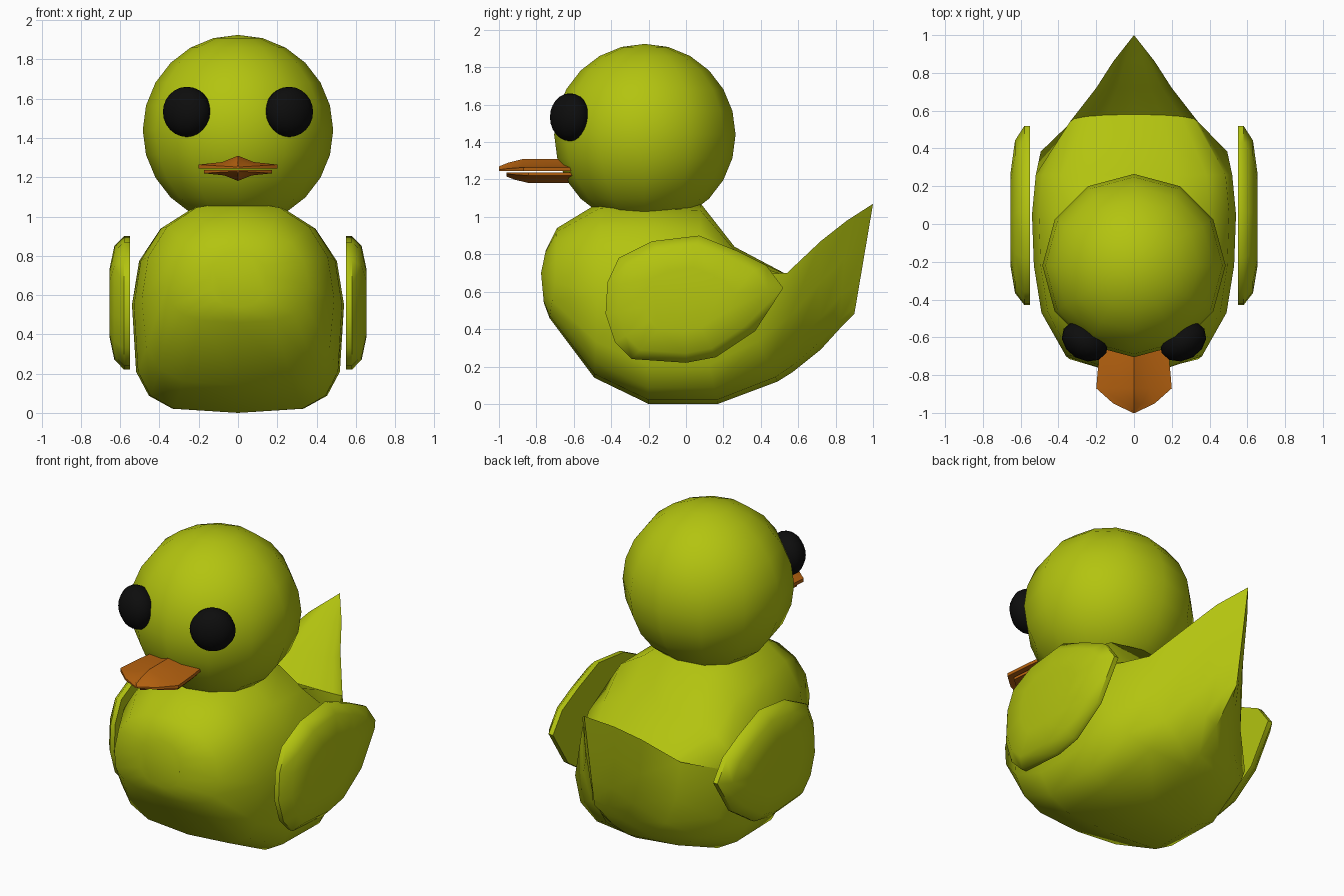
import bpy, bmesh
from math import sin, cos, pi, radians

cube = bpy.data.objects.get("Cube")
if cube:
    bpy.data.objects.remove(cube, do_unlink=True)


def material(name, rgb):
    m = bpy.data.materials.new(name)
    m.use_nodes = True
    m.diffuse_color = (*rgb, 1)
    bsdf = m.node_tree.nodes["Principled BSDF"]
    bsdf.inputs["Base Color"].default_value = (*rgb, 1)
    bsdf.inputs["Roughness"].default_value = 0.6
    return m


yellow = material("lime_yellow", (0.45, 0.55, 0.005))
orange = material("orange", (0.46, 0.12, 0.005))
black = material("black", (0.004, 0.004, 0.004))


def finish(obj, mat, angle):
    obj.data.materials.clear()
    obj.data.materials.append(mat)
    bpy.ops.object.select_all(action="DESELECT")
    obj.select_set(True)
    bpy.context.view_layer.objects.active = obj
    bpy.ops.object.shade_smooth_by_angle(angle=radians(angle))


def ball(name, location, scale, mat, turn=0):
    bpy.ops.mesh.primitive_uv_sphere_add(segments=12, ring_count=12, radius=1,
                                         location=location, rotation=(0, 0, turn))
    obj = bpy.context.object
    obj.name = name
    obj.scale = scale
    finish(obj, mat, 60)


def loft(name, rings, mat, angle):
    """Skin a list of closed rings and cap both ends."""
    bm = bmesh.new()
    loops = [[bm.verts.new(p) for p in ring] for ring in rings]
    n = len(loops[0])
    for a, b in zip(loops, loops[1:]):
        for i in range(n):
            j = (i + 1) % n
            bm.faces.new((a[i], a[j], b[j], b[i]))
    bm.faces.new(loops[0])
    bm.faces.new(loops[-1])
    bmesh.ops.remove_doubles(bm, verts=bm.verts, dist=0.0005)
    bmesh.ops.recalc_face_normals(bm, faces=bm.faces)
    mesh = bpy.data.meshes.new(name)
    bm.to_mesh(mesh)
    bm.free()
    obj = bpy.data.objects.new(name, mesh)
    bpy.context.collection.objects.link(obj)
    finish(obj, mat, angle)


def body_ring(bottom, side, top, width, power, n=16):
    """Cross-section through (y, z) points at its bottom, widest side and top."""
    ring = []
    for k in range(n):
        c, s = cos(2 * pi * k / n), sin(2 * pi * k / n)
        end, p = (bottom, power) if s < 0 else (top, 0.88)
        t = abs(s) ** p if abs(s) > 1e-6 else 0
        x = width * abs(c) ** p if abs(c) > 1e-6 else 0
        ring.append((x if c > 0 else -x,
                     side[0] + (end[0] - side[0]) * t,
                     side[1] + (end[1] - side[1]) * t))
    return ring


# Body, rising into a dished, pointed tail with a keel at the back
sections = [
    ((-.76, .54), (-.775, .70), (-.75, .82), .14, .8),
    ((-.73, .46), (-.70, .65), (-.69, .94), .36, .7),
    ((-.49, .14), (-.47, .58), (-.46, 1.08), .49, .6),
    ((-.20, 0), (-.22, .55), (-.22, 1.08), .53, .5),
    ((.17, 0), (.05, .55), (.08, 1.07), .54, .5),
    ((.49, .12), (.26, .58), (.26, .84), .52, .65),
    ((.57, .17), (.54, .70), (.58, .67), .34, .85),
    ((.72, .29), (.72, .87), (.72, .80), .20, 1),
    ((.82, .40), (.86, .98), (.86, .95), .11, 1.1),
    ((.90, .48), (1, 1.07), (1, 1.07), 0, 1),
]
loft("body", [body_ring(*s) for s in sections], yellow, 50)

# Head
ball("head", (0, -.22, 1.44), (.485, .485, .485), yellow)

# Wings: flat inside, domed outside
outline = [(.52, .62), (.37, .39), (.16, .25), (0, .22), (-.29, .24),
           (-.38, .33), (-.43, .48), (-.42, .65), (-.36, .78),
           (-.18, .87), (.07, .90), (.27, .82), (.43, .74)]
layers = [(.55, 1), (.58, 1), (.63, .85), (.655, .5)]
for name, side in (("left", 1), ("right", -1)):
    rings = [[(side * x, y * k, .56 + (z - .56) * k) for y, z in outline]
             for x, k in layers]
    loft(name + "_wing", rings, yellow, 50)
    # Eyes, flattened against the head
    ball(name + "_eye", (.26 * side, -.62, 1.533), (.13, .10, .128), black,
         side * radians(30))


# Bill: two ridged halves with a narrow gap between them
def bill_half(name, base, flip, spread, length):
    rings = []
    for y, w, h in ((.60, .17, .065), (.70, .185, .065), (.87, .20, .065),
                    (.95, .11, .045), (1, .006, .025)):
        w *= spread
        y = -.6 - (y - .6) * length
        profile = [(-w, 0), (-w, .3), (-w * .4, .5), (0, 1),
                   (w * .4, .5), (w, .3), (w, 0)]
        rings.append([(x, y, base + flip * h * z) for x, z in profile])
    loft(name, rings, orange, 25)


bill_half("upper_bill", 1.245, 1, 1, 1)
bill_half("lower_bill", 1.237, -.85, .87, .9)
